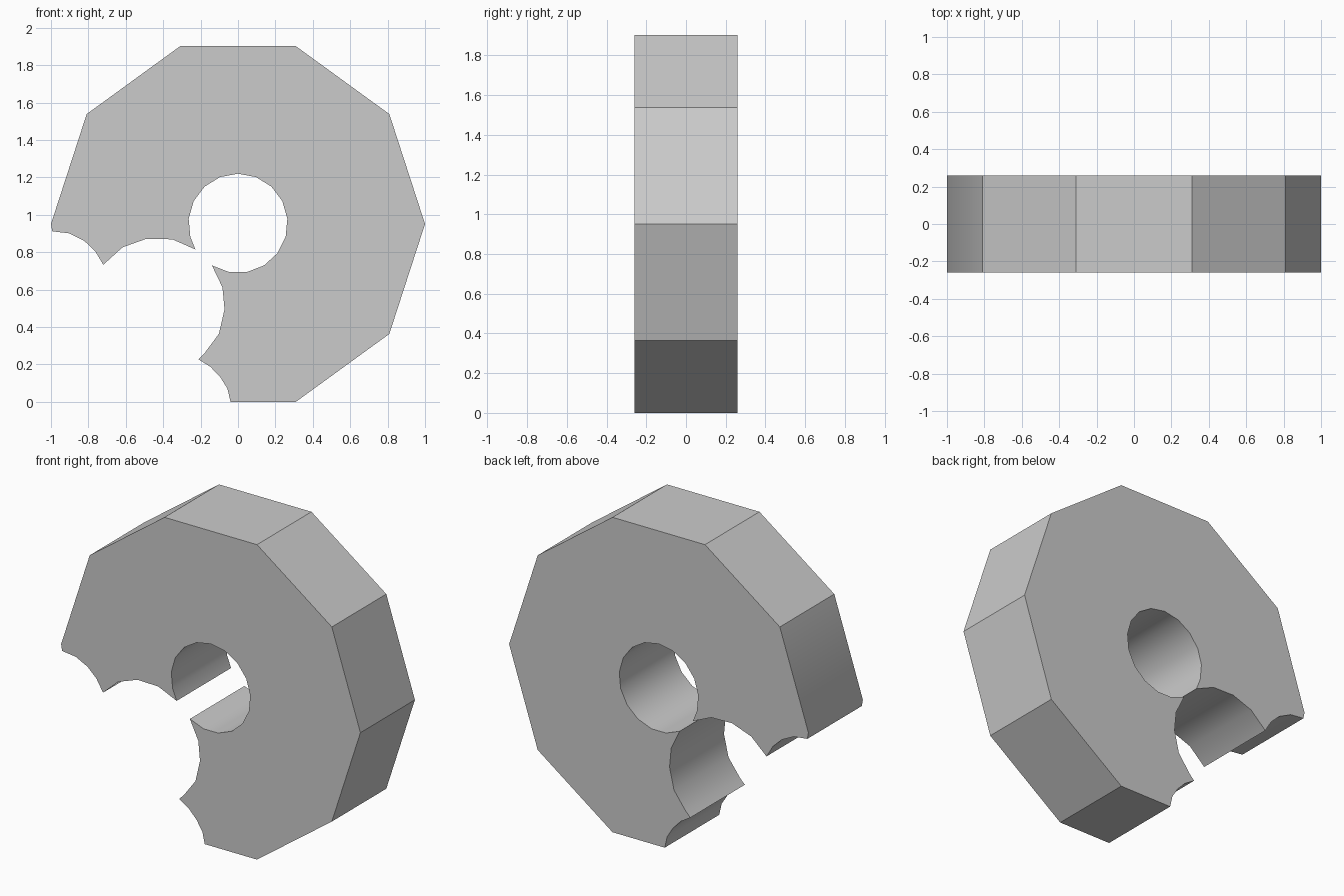
import bpy, bmesh
from math import sin, cos, radians

if "Cube" in bpy.data.objects:
    bpy.data.objects.remove(bpy.data.objects["Cube"])

HALF = 0.26                       # half thickness along y
CZ = 0.951                        # ring centre height


def arc(r, cz, angles):
    return [(r * cos(radians(a)), cz + r * sin(radians(a))) for a in angles]


# Ten-sided outer rim, from bottom right round to the left corner
rim = arc(1.0, CZ, [36 * i for i in range(-2, 6)])

# Scalloped bite edge running inwards to the hole
upper_bite = [(-.993, .912), (-.902, .901), (-.822, .861), (-.763, .805),
              (-.72, .733), (-.618, .826), (-.49, .872), (-.351, .869),
              (-.228, .815)]

# Seventeen-sided centre hole, left side over the top to the bottom
hole = arc(0.265, 0.955, [90 + 360 / 17 * i for i in range(5, -11, -1)])

# Scalloped bite edge running back out to the rim
lower_bite = [(-.083, .612), (-.072, .495), (-.102, .364), (-.179, .26),
              (-.211, .227), (-.147, .187), (-.094, .131), (-.056, .07),
              (-.04, 0)]

# Extrude the closed profile through the thickness
bm = bmesh.new()
face = bm.faces.new([bm.verts.new((x, -HALF, z))
                     for x, z in rim + upper_bite + hole + lower_bite])
ext = bmesh.ops.extrude_face_region(bm, geom=[face], use_keep_orig=True)
bmesh.ops.translate(bm, vec=(0, 2 * HALF, 0),
                    verts=[g for g in ext["geom"] if isinstance(g, bmesh.types.BMVert)])
bmesh.ops.recalc_face_normals(bm, faces=bm.faces)

mesh = bpy.data.meshes.new("bitten_ring")
bm.to_mesh(mesh)
bm.free()
ring = bpy.data.objects.new("bitten_ring", mesh)
bpy.context.collection.objects.link(ring)

# Smooth the hole and bites, keep the rim corners sharp
bpy.context.view_layer.objects.active = ring
ring.select_set(True)
bpy.ops.object.shade_smooth_by_angle(angle=radians(30))
